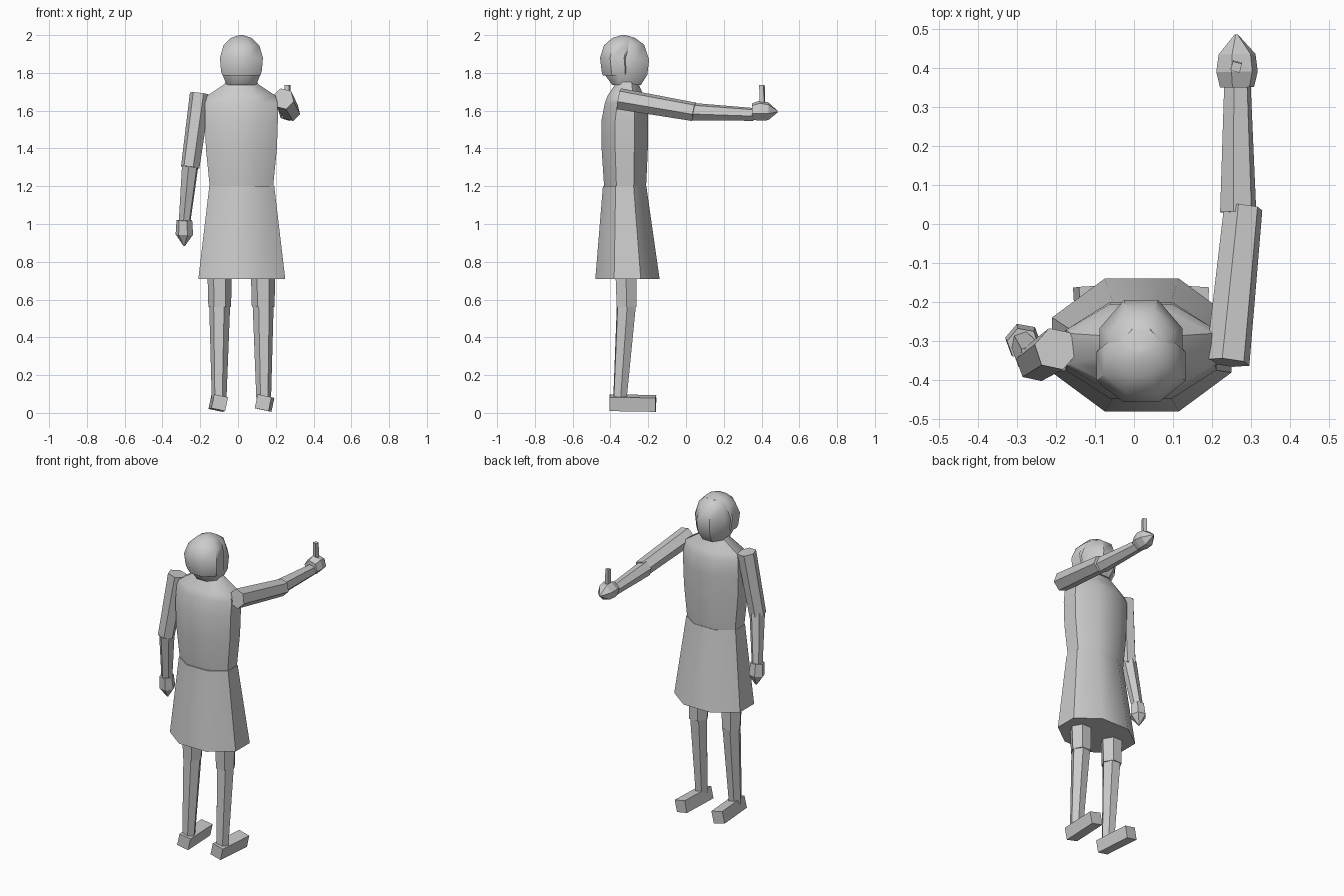
import bpy, bmesh, math
from mathutils import Vector


def build(name, rings, smooth=True):
    """Skin a list of vertex rings, closed with a cap at each end."""
    bm = bmesh.new()
    loops = [[bm.verts.new(p) for p in ring] for ring in rings]
    for a, b in zip(loops, loops[1:]):
        n = len(a)
        for i in range(n):
            j = (i + 1) % n
            bm.faces.new((a[i], a[j], b[j], b[i]))
    bm.faces.new(loops[0])
    bm.faces.new(loops[-1])
    bmesh.ops.recalc_face_normals(bm, faces=bm.faces)
    me = bpy.data.meshes.new(name)
    bm.to_mesh(me)
    bm.free()
    ob = bpy.data.objects.new(name, me)
    bpy.context.collection.objects.link(ob)
    if smooth:
        bpy.ops.object.select_all(action='DESELECT')
        ob.select_set(True)
        bpy.context.view_layer.objects.active = ob
        bpy.ops.object.shade_smooth_by_angle(angle=math.radians(40))
    return ob


def octagons(name, levels, cx=0.018):
    """Stacked eight-sided sections: (z, half width, y min, y max)."""
    k = math.cos(math.pi / 8)
    angles = [math.pi / 8 + i * math.pi / 4 for i in range(8)]
    return build(name, [[(cx + hx * math.cos(a) / k,
                          (y0 + y1) / 2 + (y1 - y0) / 2 * math.sin(a) / k, z)
                         for a in angles] for z, hx, y0, y1 in levels])


def limb(name, points, sides=6, roll=0.0):
    """Straight-sided tube through (x, y, z, radius) stations."""
    pos = [Vector(p[:3]) for p in points]
    q = (pos[-1] - pos[0]).to_track_quat('Z', 'Y')
    angles = [math.radians(roll) + i * math.tau / sides for i in range(sides)]
    return build(name, [[c + q @ Vector((math.cos(a), math.sin(a), 0)) * p[3]
                         for a in angles] for c, p in zip(pos, points)], False)


# Body and clothing
octagons("torso", [(1.18, 0.168, -0.43, -0.215), (1.22, 0.17, -0.435, -0.21),
                   (1.40, 0.188, -0.447, -0.202), (1.55, 0.193, -0.447, -0.20),
                   (1.64, 0.192, -0.43, -0.205), (1.68, 0.18, -0.415, -0.225),
                   (1.74, 0.09, -0.375, -0.25), (1.77, 0.075, -0.37, -0.26)])
octagons("skirt", [(0.71, 0.23, -0.48, -0.14), (1.2, 0.172, -0.44, -0.21)], 0.02)

# Head, with the hair as a shell set back from the face
octagons("head", [(1.735, 0.078, -0.39, -0.24), (1.79, 0.1, -0.43, -0.205),
                  (1.87, 0.106, -0.44, -0.195), (1.95, 0.085, -0.41, -0.222),
                  (1.985, 0.05, -0.38, -0.27), (1.995, 0.01, -0.34, -0.32)])
octagons("hair", [(1.785, 0.1, -0.44, -0.275), (1.81, 0.108, -0.447, -0.27),
                  (1.88, 0.114, -0.455, -0.275), (1.945, 0.095, -0.435, -0.26),
                  (1.985, 0.055, -0.39, -0.27), (2.0, 0.01, -0.34, -0.32)])

# Lowered arm
limb("lowered_upper_arm", [(-0.20, -0.32, 1.69, 0.056), (-0.253, -0.355, 1.30, 0.05)], roll=15)
limb("lowered_forearm", [(-0.253, -0.35, 1.31, 0.046), (-0.284, -0.305, 1.0, 0.032)], roll=15)
limb("lowered_hand", [(-0.284, -0.307, 1.02, 0.042), (-0.284, -0.300, 0.945, 0.047),
                      (-0.285, -0.295, 0.885, 0.005)], roll=15)

# Outstretched arm with a raised finger
limb("raised_upper_arm", [(0.24, -0.355, 1.663, 0.058), (0.28, 0.042, 1.594, 0.051)], roll=15)
limb("raised_forearm", [(0.267, 0.03, 1.595, 0.048), (0.265, 0.36, 1.58, 0.035)], roll=15)
limb("raised_hand", [(0.264, 0.35, 1.595, 0.045), (0.264, 0.39, 1.60, 0.055),
                     (0.264, 0.435, 1.597, 0.049), (0.262, 0.485, 1.595, 0.005)], roll=15)
limb("raised_finger", [(0.262, 0.405, 1.62, 0.017), (0.262, 0.402, 1.735, 0.017)], 4, 30)

# Legs and feet
for side, s in (("left", -1), ("right", 1)):
    x = 0.018 + s * 0.115
    limb(side + "_thigh", [(x, -0.32, 0.95, 0.07), (x, -0.315, 0.56, 0.06)])
    limb(side + "_shin", [(x, -0.315, 0.58, 0.056), (x + s * 0.003, -0.35, 0.07, 0.039)])
    limb(side + "_foot", [(x - 0.0 + s * 0.0, -0.403, 0.054, 0.053),
                          (x + s * 0.015, -0.16, 0.05, 0.053)], 4, 57)
